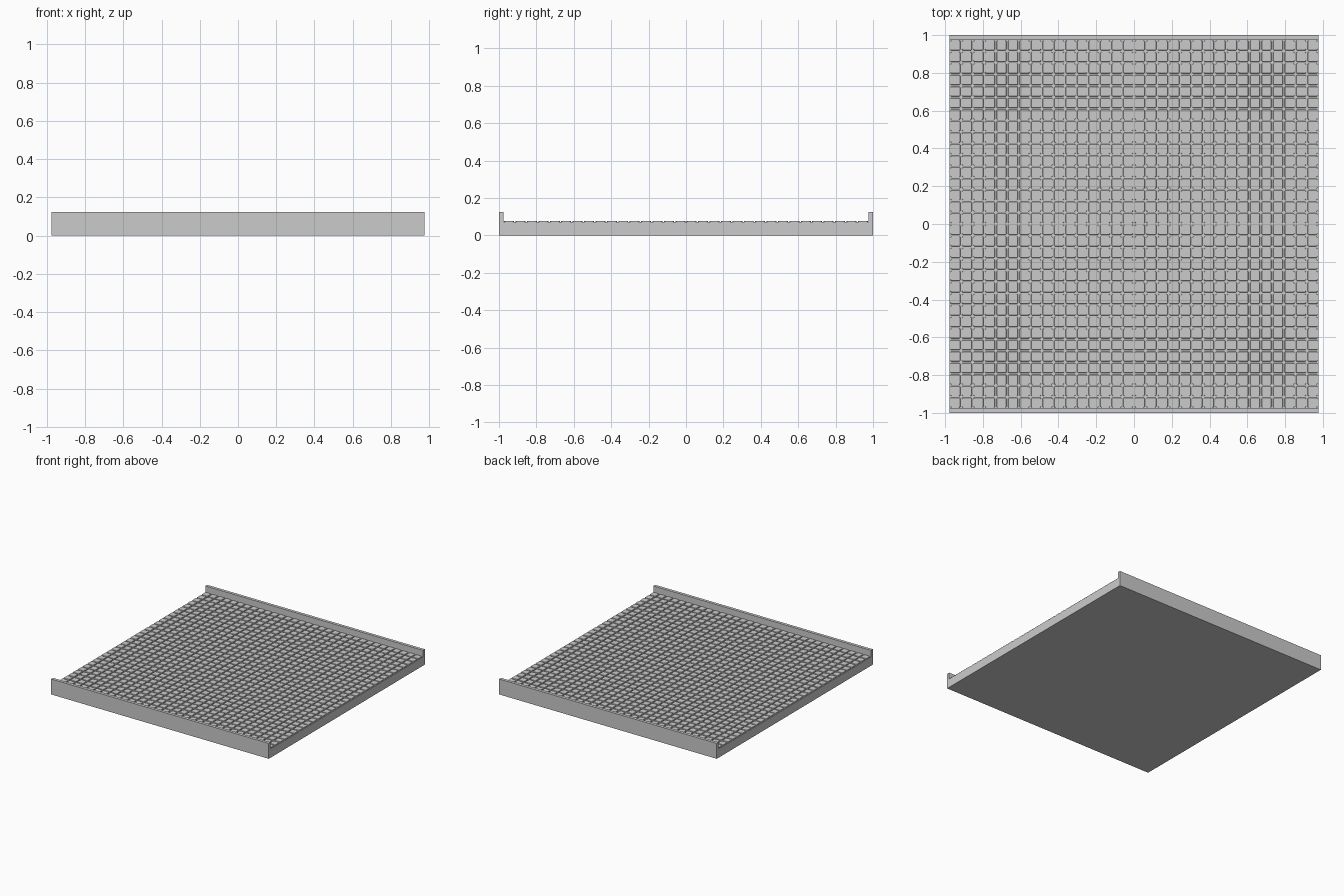
import bpy
import bmesh

if "Cube" in bpy.data.objects:
    bpy.data.objects.remove(bpy.data.objects["Cube"], do_unlink=True)

COUNT = 32            # tiles per side
PITCH = 0.061         # tile spacing
SPAN = COUNT * PITCH  # paved width
WALL = (2 - SPAN) / 2
BASE_TOP = 0.071
TILE_TOP = 0.078
WALL_TOP = 0.125

grey = bpy.data.materials.new("concrete_grey")
grey.use_nodes = True
colour = (0.6, 0.6, 0.6, 1)
grey.diffuse_color = colour
grey.node_tree.nodes["Principled BSDF"].inputs["Base Color"].default_value = colour


def make_object(name, bm):
    bmesh.ops.recalc_face_normals(bm, faces=bm.faces)
    mesh = bpy.data.meshes.new(name)
    bm.to_mesh(mesh)
    bm.free()
    mesh.materials.append(grey)
    obj = bpy.data.objects.new(name, mesh)
    bpy.context.collection.objects.link(obj)
    return obj


# Channel-shaped road bed: cross-section in y-z, extruded along x
inner = 1 - WALL
half = [(1, 0), (1, WALL_TOP), (inner, WALL_TOP), (inner, BASE_TOP)]
profile = half + [(-y, z) for y, z in reversed(half)]
bm = bmesh.new()
section = bm.faces.new([bm.verts.new((-SPAN / 2, y, z)) for y, z in profile])
swept = bmesh.ops.extrude_face_region(bm, geom=[section], use_keep_orig=True)
moved = [v for v in swept["geom"] if isinstance(v, bmesh.types.BMVert)]
bmesh.ops.translate(bm, verts=moved, vec=(SPAN, 0, 0))
make_object("road_bed_with_kerbs", bm)


# Paving tile: clipped-corner block with a small chamfer round the top
def ring(bm, size, z, clip):
    h = size / 2
    c = h - clip
    points = [(h, -c), (h, c), (c, h), (-c, h), (-h, c), (-h, -c), (-c, -h), (c, -h)]
    start = -SPAN / 2 + PITCH / 2
    return [bm.verts.new((start + x, start + y, z)) for x, y in points]


bm = bmesh.new()
rings = [ring(bm, 0.053, BASE_TOP, 0.005),
         ring(bm, 0.053, TILE_TOP - 0.002, 0.005),
         ring(bm, 0.050, TILE_TOP, 0.005)]
for low, high in zip(rings, rings[1:]):
    for i in range(len(low)):
        j = (i + 1) % len(low)
        bm.faces.new((low[i], low[j], high[j], high[i]))
bm.faces.new(rings[-1])
tiles = make_object("paving_tiles", bm)

# Repeat the tile over the whole bed
for axis in range(2):
    array = tiles.modifiers.new("tile_array", "ARRAY")
    array.count = COUNT
    array.use_relative_offset = False
    array.use_constant_offset = True
    offset = [0, 0, 0]
    offset[axis] = PITCH
    array.constant_offset_displace = offset
